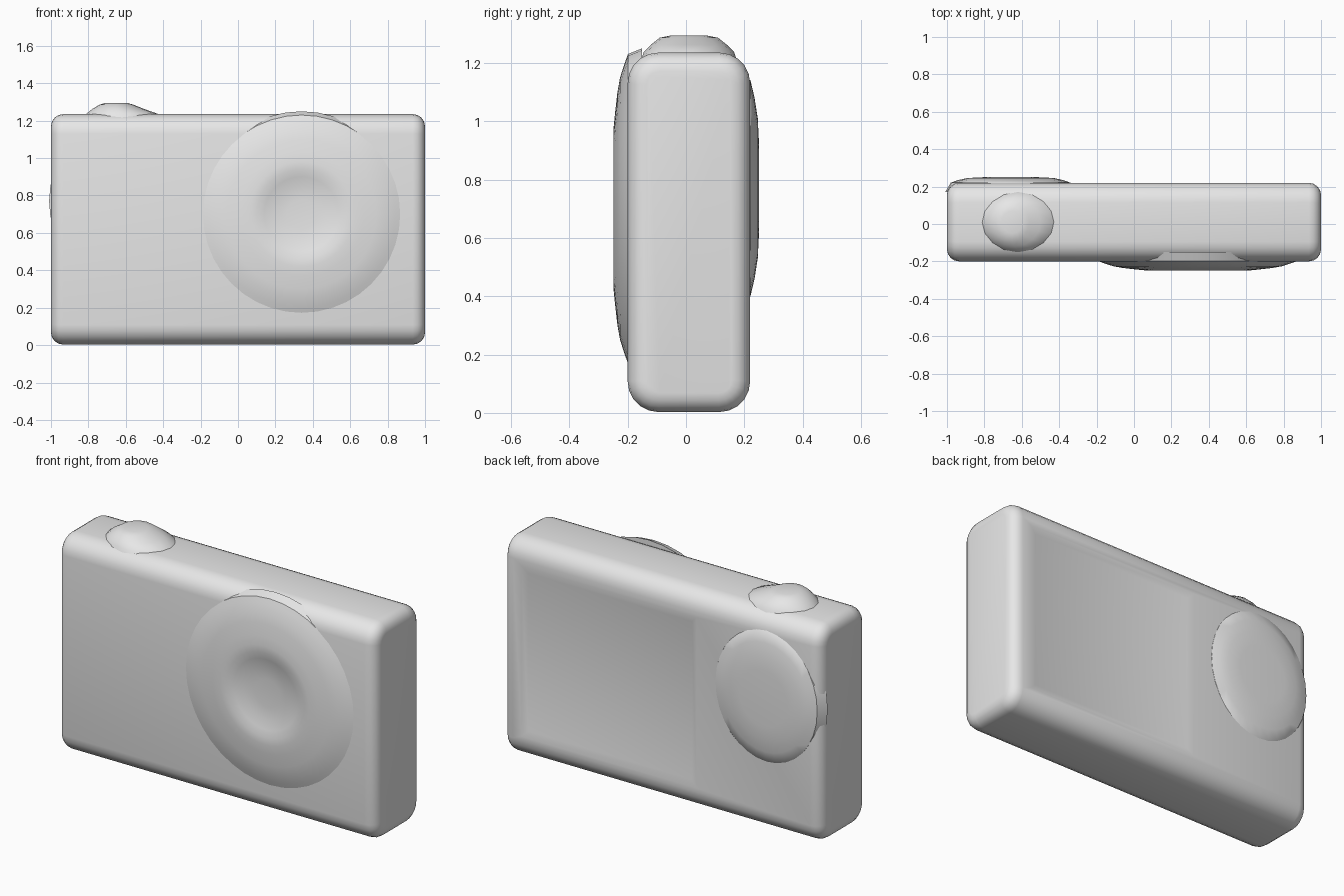
import bpy, bmesh, math
from mathutils import Vector

if "Cube" in bpy.data.objects:
    bpy.data.objects.remove(bpy.data.objects["Cube"], do_unlink=True)

grey = bpy.data.materials.new("light grey")
grey.use_nodes = True
grey.diffuse_color = (0.8, 0.8, 0.8, 1)
grey.node_tree.nodes["Principled BSDF"].inputs["Base Color"].default_value = (0.8, 0.8, 0.8, 1)


def finish(name, bm, angle=40):
    bmesh.ops.recalc_face_normals(bm, faces=bm.faces)
    mesh = bpy.data.meshes.new(name)
    bm.to_mesh(mesh)
    bm.free()
    mesh.materials.append(grey)
    obj = bpy.data.objects.new(name, mesh)
    bpy.context.collection.objects.link(obj)
    bpy.ops.object.select_all(action='DESELECT')
    obj.select_set(True)
    bpy.context.view_layer.objects.active = obj
    bpy.ops.object.shade_smooth_by_angle(angle=math.radians(angle))
    return obj


def loft(name, rings, place, sides):
    """Closed stack of ellipses; each ring is (shift, radius a, radius b, height)."""
    bm = bmesh.new()
    loops = []
    for shift, a, b, h in rings:
        loops.append([bm.verts.new(place(shift + a * math.cos(t), b * math.sin(t), h))
                      for t in (2 * math.pi * i / sides for i in range(sides))])
    for low, high in zip(loops, loops[1:]):
        for i in range(sides):
            j = (i + 1) % sides
            bm.faces.new((low[i], low[j], high[j], high[i]))
    bm.faces.new(loops[0])
    bm.faces.new(loops[-1])
    return finish(name, bm)


# Body: slab with wide rounding on the long edges and tighter rounding at the ends
bm = bmesh.new()
bmesh.ops.create_cube(bm, size=1)
for v in bm.verts:
    v.co = Vector((v.co.x * 2, v.co.y * 0.42 + 0.01, (v.co.z + 0.5) * 1.232 + 0.003))
long_edges = [e for e in bm.edges if abs(e.verts[0].co.x - e.verts[1].co.x) > 1]
bmesh.ops.bevel(bm, geom=long_edges, offset=0.105, segments=5, profile=0.5, affect='EDGES')
end_edges = [e for e in bm.edges if abs(e.verts[0].co.x - e.verts[1].co.x) < 0.01]
bmesh.ops.bevel(bm, geom=end_edges, offset=0.065, segments=4, profile=0.5, affect='EDGES')

# Shallow screen recess sunk into the back face
back = max((f for f in bm.faces if f.normal.y > 0.99), key=lambda f: f.calc_area())
bmesh.ops.inset_individual(bm, faces=[back], thickness=0.02)
for v in back.verts:
    v.co.x = 0.88 if v.co.x > 0 else -0.22
    v.co.z = 1.10 if v.co.z > 0.6 else 0.13
bmesh.ops.inset_individual(bm, faces=[back], thickness=0.05, depth=-0.01)
finish("camera_body", bm)

# Lens mound: sloped outer ring, raised collar and dished centre
lens_profile = [(0.55, -0.15), (0.53, -0.199), (0.50, -0.210), (0.45, -0.226),
                (0.40, -0.235), (0.33, -0.243), (0.28, -0.248), (0.24, -0.246),
                (0.20, -0.236), (0.15, -0.223), (0.08, -0.217)]
loft("lens_mound", [(0, r, r, y) for r, y in lens_profile],
     lambda u, v, h: (0.34 + u, h, 0.70 + v), 40)

# Thumb rest bulging from the back
loft("thumb_rest", [(0, 0.35, 0.41, 0.17), (0, 0.32, 0.37, 0.221), (0, 0.28, 0.31, 0.235),
                    (0, 0.23, 0.24, 0.246), (0, 0.15, 0.16, 0.25)],
     lambda u, v, h: (-0.66 + u, h, 0.77 + v), 32)

# Shutter button with a longer slope toward the middle of the camera
loft("shutter_button", [(0.03, 0.23, 0.17, 1.19), (0.03, 0.19, 0.155, 1.237),
                        (0.01, 0.14, 0.13, 1.262), (0, 0.09, 0.10, 1.286),
                        (0, 0.06, 0.06, 1.294)],
     lambda u, v, h: (-0.65 + u, 0.01 + v, h), 16)
